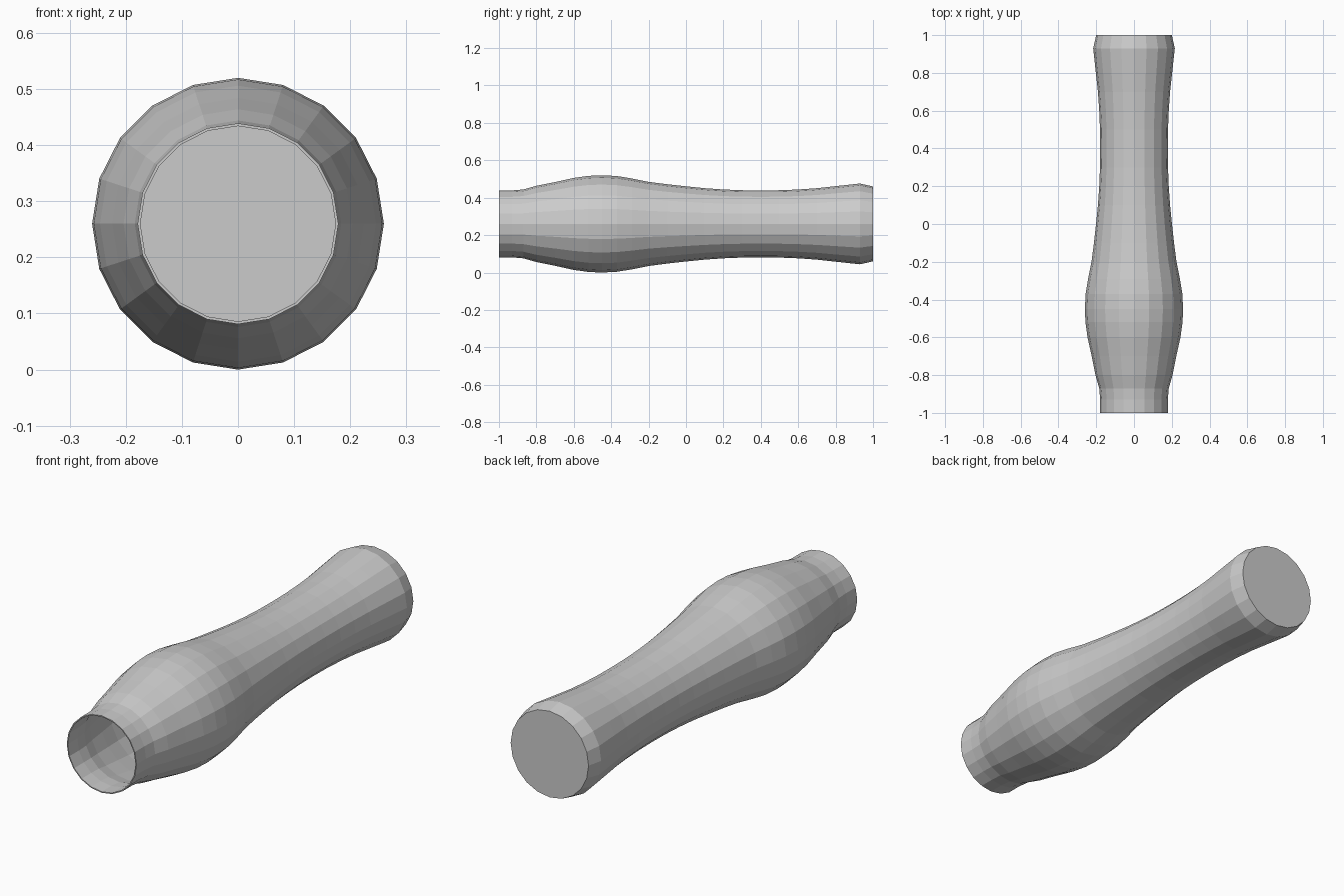
import bpy, bmesh, math

if "Cube" in bpy.data.objects:
    bpy.data.objects.remove(bpy.data.objects["Cube"])

SIDES = 20
CENTRE_Z = 0.26
WALL = 0.005

# Outer profile: (position along y, radius), from the mouth to the base
outer = [(-1.0, 0.179), (-0.93, 0.179), (-0.87, 0.184), (-0.8, 0.204), (-0.7, 0.224),
         (-0.6, 0.246), (-0.52, 0.257), (-0.45, 0.26), (-0.37, 0.256), (-0.29, 0.243),
         (-0.2, 0.225), (-0.1, 0.212), (0.0, 0.201), (0.1, 0.191), (0.2, 0.184),
         (0.3, 0.18), (0.4, 0.179), (0.5, 0.18), (0.6, 0.184), (0.7, 0.191),
         (0.8, 0.202), (0.93, 0.216), (1.0, 0.2)]
# Inner wall follows the outer one and stops at a thin floor
inner = [(min(y, 1 - WALL), r - WALL) for y, r in reversed(outer)]


def lathe_y(name, profile):
    bm = bmesh.new()
    rings = []
    for y, r in profile:
        ring = []
        for i in range(SIDES):
            a = 2 * math.pi * i / SIDES
            ring.append(bm.verts.new((r * math.cos(a), y, CENTRE_Z + r * math.sin(a))))
        rings.append(ring)
    for a, b in zip(rings, rings[1:]):
        for i in range(SIDES):
            j = (i + 1) % SIDES
            bm.faces.new((a[i], a[j], b[j], b[i]))
    return bm, rings


# Vase lying on its side: outer wall, rim and hollow inside in one lathe
bm, rings = lathe_y("vase", outer + inner)
# Inner floor is at the turn from outer to inner; the mouth rim joins last to first
n = len(outer)
for f in [f for f in bm.faces if all(v in rings[n - 1] or v in rings[n] for v in f.verts)]:
    bm.faces.remove(f)
bm.faces.new(rings[n - 1])   # base
bm.faces.new(rings[n])       # inner floor
for i in range(SIDES):       # rim
    j = (i + 1) % SIDES
    bm.faces.new((rings[-1][i], rings[-1][j], rings[0][j], rings[0][i]))
bmesh.ops.recalc_face_normals(bm, faces=bm.faces)
mesh = bpy.data.meshes.new("vase")
bm.to_mesh(mesh)
bm.free()
bpy.context.collection.objects.link(bpy.data.objects.new("vase", mesh))
